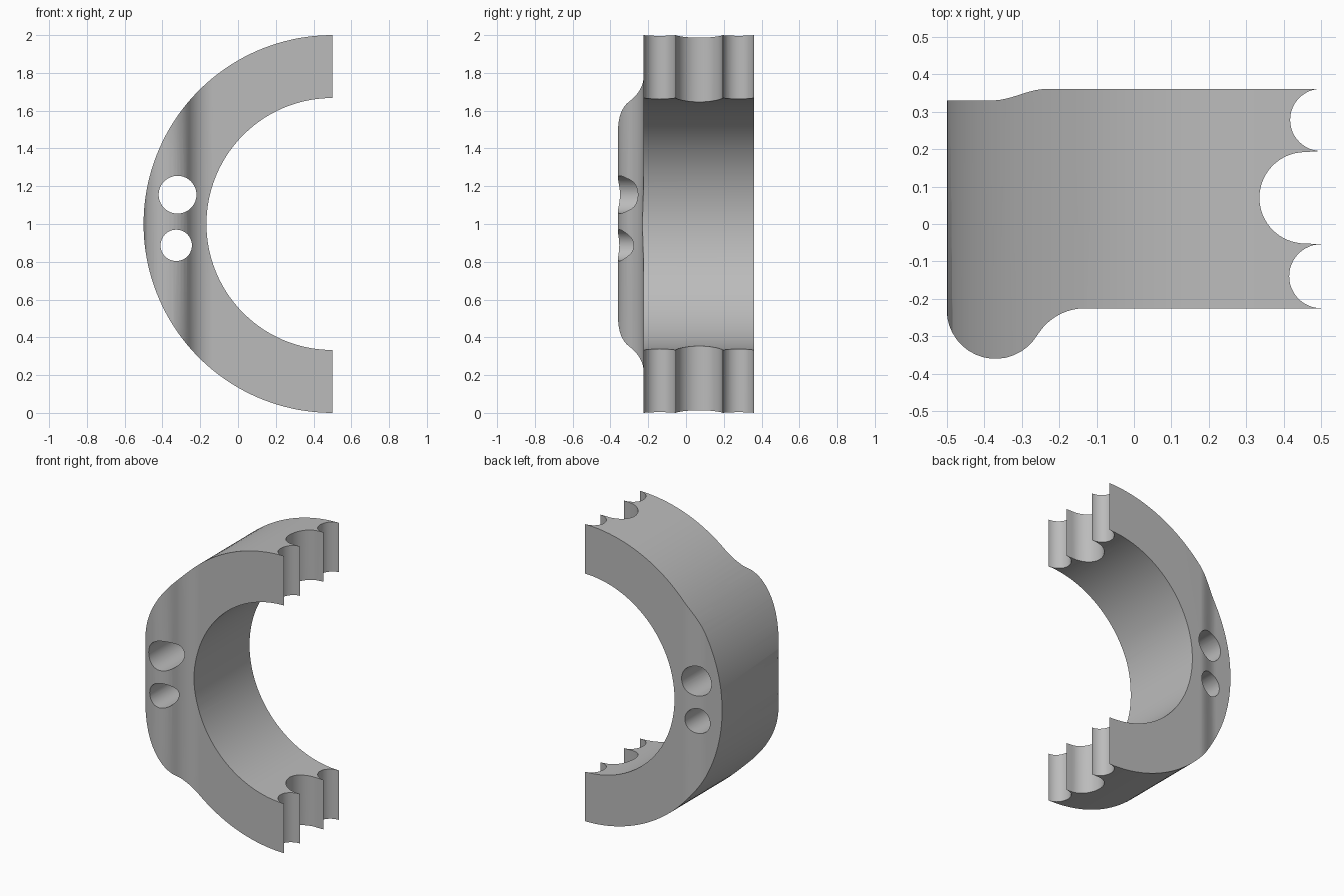
import bpy, bmesh
from math import sin, cos, radians, pi

if "Cube" in bpy.data.objects:
    bpy.data.objects.remove(bpy.data.objects["Cube"], do_unlink=True)

grey = bpy.data.materials.new("plain grey")
grey.use_nodes = True
COLOR = (0.5, 0.5, 0.5, 1)
grey.diffuse_color = COLOR
grey.node_tree.nodes["Principled BSDF"].inputs["Base Color"].default_value = COLOR


def arc(cx, cy, r, start, end, n=16):
    """Points on an arc between two angles in degrees."""
    angles = [radians(start + (end - start) * i / n) for i in range(n + 1)]
    return [(cx + r * cos(a), cy + r * sin(a)) for a in angles]


def ease(x0, y0, x1, y1, n=12):
    """Smooth step between two levels."""
    return [(x0 + (x1 - x0) * i / n, y0 + (y1 - y0) * (1 - cos(pi * i / n)) / 2)
            for i in range(n + 1)]


def prism(name, near, far):
    """Closed solid between two matching outlines."""
    bm = bmesh.new()
    a = [bm.verts.new(p) for p in near]
    b = [bm.verts.new(p) for p in far]
    bm.faces.new(a)
    bm.faces.new(b[::-1])
    for i in range(len(a)):
        bm.faces.new((a[i], a[i - 1], b[i - 1], b[i]))
    bmesh.ops.recalc_face_normals(bm, faces=bm.faces[:])
    mesh = bpy.data.meshes.new(name)
    bm.to_mesh(mesh)
    bm.free()
    mesh.materials.append(grey)
    obj = bpy.data.objects.new(name, mesh)
    bpy.context.scene.collection.objects.link(obj)
    return obj


def cut(target, name, x, z, r, operation="DIFFERENCE", n=64):
    """Boolean with a round bar lying front to back."""
    half = 180 / n
    ring = arc(x, z, r, half, 360 + half, n)[:-1]
    bar = prism(name, [(px, -1, pz) for px, pz in ring], [(px, 1, pz) for px, pz in ring])
    bar.hide_render = True
    mod = target.modifiers.new(name, "BOOLEAN")
    mod.operation, mod.object = operation, bar
    before = len(target.data.vertices)
    # Take the first solver that gives a real cut
    for solver in ("EXACT", "MANIFOLD", "FLOAT"):
        mod.solver = solver
        bpy.context.view_layer.update()
        depsgraph = bpy.context.evaluated_depsgraph_get()
        result = bpy.data.meshes.new_from_object(target.evaluated_get(depsgraph))
        if len(result.polygons) and len(result.vertices) != before:
            break
    target.modifiers.clear()
    target.data = result
    bpy.data.objects.remove(bar, do_unlink=True)


# Plan outline: rounded front lip, flat front, three scalloped notches, stepped back
outline = (
    arc(-0.37, -0.23, 0.13, 180, 329)
    + arc(-0.13, -0.375, 0.15, 149, 90)[1:]
    + arc(0.5, -0.1395, 0.0855, 270, 90, 24)
    + arc(0.457, 0.07, 0.122, 270, 90, 32)
    + arc(0.5, 0.278, 0.083, 270, 90, 24)
    + ease(-0.23, 0.361, -0.38, 0.33)
    + [(-0.5, 0.33)]
)
clamp = prism("half_ring_clamp", [(x, y, -0.2) for x, y in outline],
              [(x, y, 2.2) for x, y in outline])

# Round the prism into a half ring, then drill the two holes
cut(clamp, "outer_round", 0.5, 1, 1, "INTERSECT", 160)
cut(clamp, "bore", 0.5, 1, 0.667, n=160)
cut(clamp, "large_hole", -0.32, 1.155, 0.1)
cut(clamp, "small_hole", -0.327, 0.887, 0.083)

# Smooth curves, crisp corners
clamp.data.shade_smooth()
clamp.data.set_sharp_from_angle(angle=radians(30))
